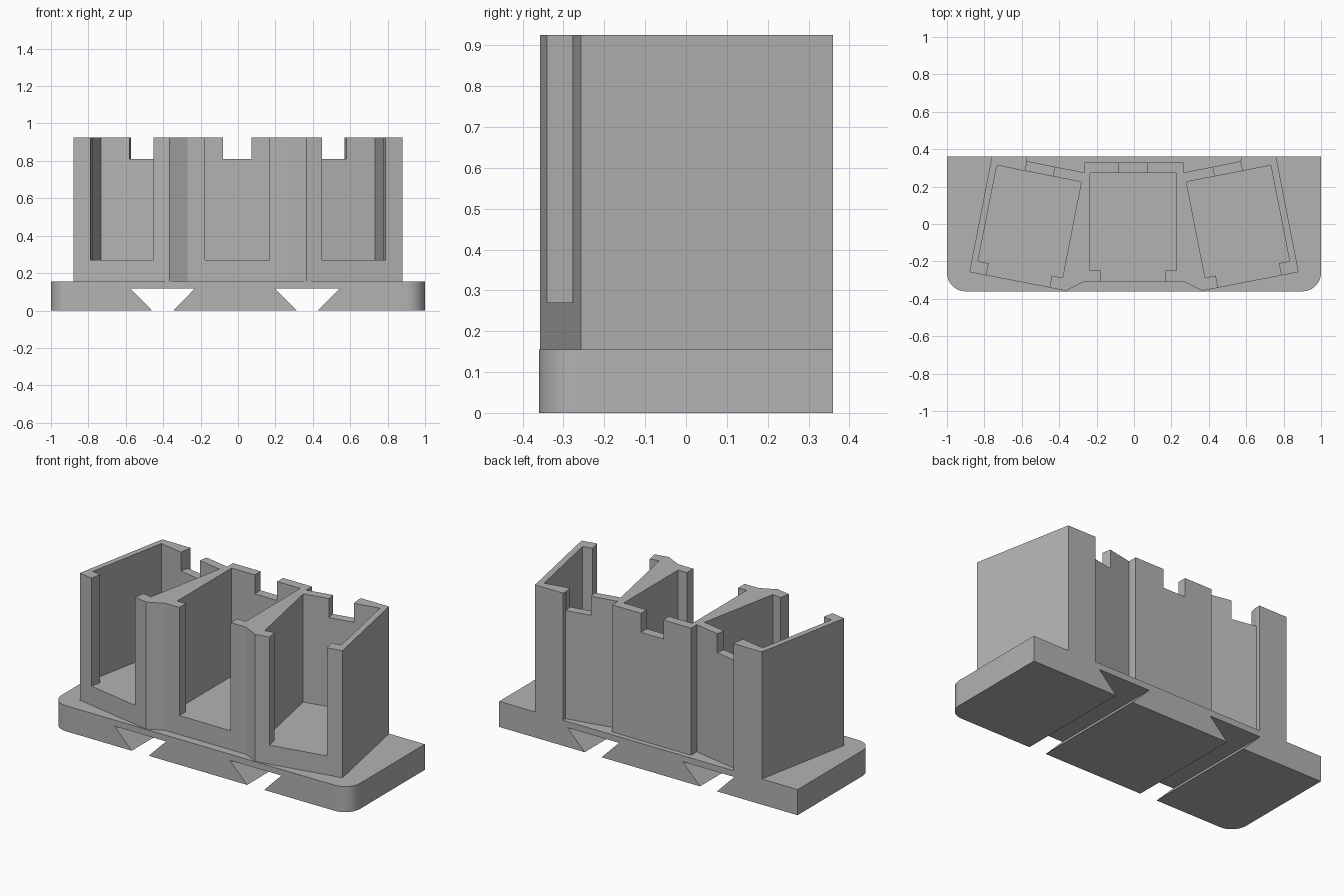
import bpy, bmesh, math
from mathutils import Matrix, Vector

cube = bpy.data.objects.get("Cube")
if cube:
    bpy.data.objects.remove(cube, do_unlink=True)

grey = bpy.data.materials.new("plain grey")
grey.use_nodes = True
colour = (0.45, 0.45, 0.45, 1)
grey.diffuse_color = colour
grey.node_tree.nodes["Principled BSDF"].inputs["Base Color"].default_value = colour

BASE_TOP, FLOOR, NOTCH, TOP = 0.155, 0.27, 0.81, 0.925


def prism(name, points, low, high, matrix=Matrix()):
    """Extrude a flat outline from low to high, then place it."""
    bm = bmesh.new()
    face = bm.faces.new([bm.verts.new((x, y, low)) for x, y in points])
    new = bmesh.ops.extrude_face_region(bm, geom=[face])["geom"]
    bmesh.ops.translate(bm, vec=(0, 0, high - low),
                        verts=[v for v in new if isinstance(v, bmesh.types.BMVert)])
    bmesh.ops.transform(bm, matrix=matrix, verts=bm.verts)
    bmesh.ops.recalc_face_normals(bm, faces=bm.faces)
    mesh = bpy.data.meshes.new(name)
    bm.to_mesh(mesh)
    bm.free()
    mesh.materials.append(grey)
    obj = bpy.data.objects.new(name, mesh)
    bpy.context.collection.objects.link(obj)
    return obj


def carve(target, cutter):
    """Subtract the cutter and discard it."""
    cutter.hide_render = True
    mod = target.modifiers.new("cut", "BOOLEAN")
    mod.operation, mod.solver, mod.object = "DIFFERENCE", "EXACT", cutter
    bpy.context.view_layer.objects.active = target
    bpy.ops.object.modifier_apply(modifier=mod.name)
    bpy.data.objects.remove(cutter, do_unlink=True)


# Base plate with rounded front corners
radius = 0.1
corner = [(0.9 + radius * math.sin(a), -0.26 - radius * math.cos(a))
          for a in (math.pi / 2 * i / 12 for i in range(13))]
right = corner + [(1, 0.36)]
base = prism("base_plate", right + [(-x, y) for x, y in reversed(right)], 0, BASE_TOP)

# Dovetail grooves running front to back under the base
stand_up = Matrix.Rotation(math.pi / 2, 4, "X")
for x in (-0.403, 0.37):
    groove = [(x - 0.047, -0.01), (x + 0.047, -0.01), (x + 0.173, 0.118), (x - 0.173, 0.118)]
    carve(base, prism("groove_cutter", groove, -1, 1, stand_up))

# Holder body, fanned into three bays
half = [(0.27, -0.31), (0.365, -0.357), (0.88, -0.257), (0.76, 0.36),
        (0.572, 0.36), (0.572, 0.336), (0.265, 0.275), (0.265, 0.33)]
holder = prism("three_bay_holder", half + [(-x, y) for x, y in reversed(half)],
               BASE_TOP - 0.005, TOP)

# Pocket with a narrower front opening, and a notch in the back wall
pocket = [(-0.172, -0.5), (0.172, -0.5), (0.172, -0.26), (0.23, -0.26),
          (0.23, 0.262), (-0.23, 0.262), (-0.23, -0.26), (-0.172, -0.26)]
notch = [(-0.075, 0.2), (0.075, 0.2), (0.075, 0.5), (-0.075, 0.5)]
for x, degrees in ((-0.558, -11.1), (-0.004, 0), (0.556, 11.1)):
    place = Matrix.Translation(Vector((x, 0.012, 0))) @ Matrix.Rotation(math.radians(degrees), 4, "Z")
    carve(holder, prism("pocket_cutter", pocket, FLOOR, 1.2, place))
    carve(holder, prism("notch_cutter", notch, NOTCH, 1.2, place))

# Smooth the rounded corners, keep hard edges sharp
for obj in (base, holder):
    bpy.ops.object.select_all(action="DESELECT")
    obj.select_set(True)
    bpy.context.view_layer.objects.active = obj
    bpy.ops.object.shade_smooth_by_angle(angle=math.radians(20))
